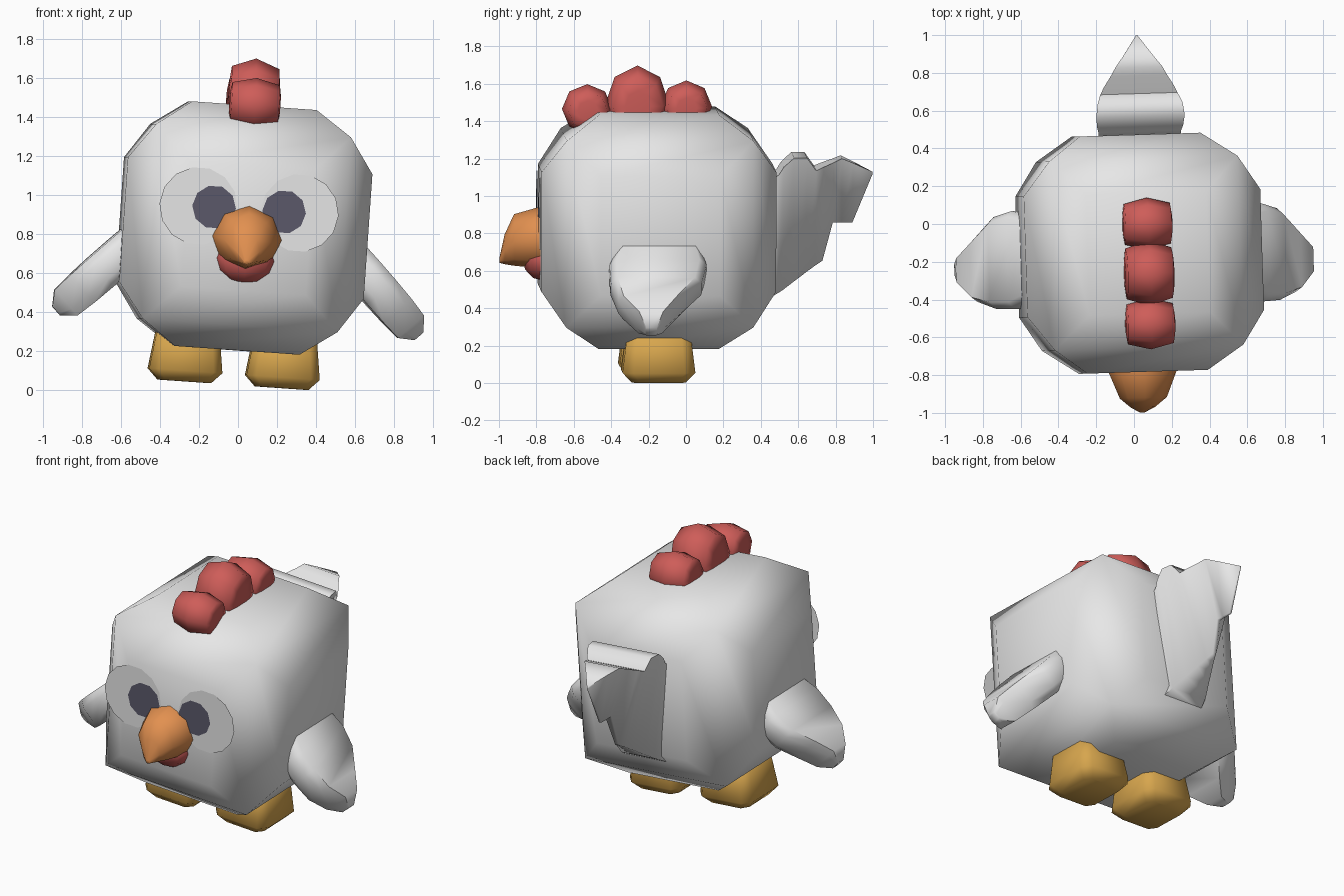
import bpy, bmesh, math
from mathutils import Matrix, Vector

if "Cube" in bpy.data.objects:
    bpy.data.objects.remove(bpy.data.objects["Cube"])

# The whole bird leans slightly: roll and yaw about the body centre
CENTRE = Vector((0, -0.155, 0.83))
POSE = (Matrix.Translation((0.03, -0.155, 0.83))
        @ Matrix.Rotation(math.radians(1.8), 4, 'Z')
        @ Matrix.Rotation(math.radians(4), 4, 'Y')
        @ Matrix.Translation(-CENTRE))


def material(name, rgb):
    m = bpy.data.materials.new(name)
    m.diffuse_color = (*rgb, 1)
    m.use_nodes = True
    m.node_tree.nodes["Principled BSDF"].inputs["Base Color"].default_value = m.diffuse_color
    return m


WHITE = material("white", (0.8, 0.8, 0.8))
RED = material("red", (0.62, 0.11, 0.1))
ORANGE = material("beak orange", (0.76, 0.28, 0.08))
YELLOW = material("foot yellow", (0.68, 0.38, 0.075))
DARK = material("pupil dark", (0.105, 0.1, 0.145))


def finish(bm, name, mat, angle=180):
    if len(bm.faces) > 1:
        bmesh.ops.recalc_face_normals(bm, faces=bm.faces)
    bm.transform(POSE)
    me = bpy.data.meshes.new(name)
    for f in bm.faces:
        f.smooth = True
    bm.to_mesh(me)
    bm.free()
    me.materials.append(mat)
    if angle < 180:
        me.set_sharp_from_angle(angle=math.radians(angle))
    ob = bpy.data.objects.new(name, me)
    bpy.context.collection.objects.link(ob)
    return ob


def loft(name, rings, mat, angle=180):
    """Skin a list of equal-length rings and cap both ends."""
    bm = bmesh.new()
    vs = [[bm.verts.new(p) for p in r] for r in rings]
    n = len(rings[0])
    for a, b in zip(vs, vs[1:]):
        for i in range(n):
            j = (i + 1) % n
            bm.faces.new((a[i], a[j], b[j], b[i]))
    bm.faces.new(vs[0])
    bm.faces.new(vs[-1])
    return finish(bm, name, mat, angle)


def circle(n, ru=1, rv=1):
    return [(ru * math.cos(2 * math.pi * i / n),
             rv * math.sin(2 * math.pi * i / n)) for i in range(n)]


# Body: a cube with every face inset and pushed out
bm = bmesh.new()
bmesh.ops.create_cube(bm, size=1.0)
bmesh.ops.inset_individual(bm, faces=bm.faces[:], thickness=0.18, depth=0.128,
                           use_even_offset=True)
bmesh.ops.translate(bm, verts=bm.verts, vec=CENTRE)
finish(bm, "body", WHITE)

# Comb: three faceted lobes with octagonal side profile
for name, y, z, ry, rz in (("front", -0.53, 1.467, 0.135, 0.133),
                           ("middle", -0.262, 1.49, 0.172, 0.21),
                           ("rear", 0.0, 1.48, 0.138, 0.14)):
    rings = [[(x, y + u * k, z + v * k) for u, v in circle(8, ry, rz)]
             for x, k in ((-0.13, 0.4), (-0.122, 0.78), (0, 1),
                          (0.122, 0.78), (0.13, 0.4))]
    loft("comb_" + name, rings, RED)

# Beak: rings shrinking toward a hooked tip
rings = [[(u, y, z + v) for u, v in circle(8, rx, rz)]
         for y, z, rx, rz in ((-0.70, 0.778, 0.18, 0.166),
                              (-0.785, 0.778, 0.179, 0.164),
                              (-0.92, 0.765, 0.125, 0.138),
                              (-0.97, 0.715, 0.065, 0.08),
                              (-0.998, 0.655, 0.012, 0.012))]
loft("beak", rings, ORANGE)

# Wattle under the beak
bm = bmesh.new()
bmesh.ops.create_uvsphere(bm, u_segments=8, v_segments=6, radius=1)
bm.transform(Matrix.Translation((0, -0.76, 0.667)) @ Matrix.Diagonal((0.16, 0.115, 0.122, 1)))
finish(bm, "wattle", RED)

# Tail: wedge narrowing downward and backward, with a stepped feather outline
# (y, low z, high z, top half width, bottom half width)
TAIL = ((0.42, 0.45, 1.08, 0.21, 0.15), (0.49, 0.49, 1.13, 0.22, 0.13),
        (0.515, 0.505, 1.17, 0.228, 0.118), (0.57, 0.545, 1.22, 0.235, 0.09),
        (0.64, 0.595, 1.22, 0.225, 0.055), (0.69, 0.63, 1.15, 0.205, 0.03),
        (0.73, 0.655, 1.168, 0.185, 0.012), (0.785, 0.86, 1.19, 0.15, 0.012),
        (0.83, 0.86, 1.21, 0.125, 0.01), (0.89, 0.86, 1.183, 0.08, 0.008),
        (0.998, 1.12, 1.13, 0.004, 0.004))
loft("tail", [[(-wb, y, lo), (wb, y, lo), (wt, y, hi), (-wt, y, hi)]
              for y, lo, hi, wt, wb in TAIL], WHITE, 78)

# Wing stations: distance along wing, y min, y max, half thickness
WING = ((0, -0.38, 0.06, 0.095), (0.12, -0.43, 0.09, 0.096), (0.25, -0.425, 0.06, 0.096),
        (0.38, -0.385, -0.05, 0.094), (0.485, -0.29, -0.14, 0.088), (0.55, -0.245, -0.18, 0.03))
WING_DROP = -0.024
SECTION = ((1, 0.5), (0.85, 1), (-0.85, 1), (-1, 0.5),
           (-1, -0.5), (-0.85, -1), (0.85, -1), (1, -0.5))
# Foot stations: z, half x, half y
FOOT = ((0.025, 0.135, 0.145), (0.08, 0.188, 0.195), (0.32, 0.155, 0.165))
CORNERS = ((1, 0.7), (0.75, 1), (-0.75, 1), (-1, 0.7),
           (-1, -0.7), (-0.75, -1), (0.75, -1), (1, -0.7))

for side, s in (("left", -1), ("right", 1)):
    # Wings slope outward and down at 45 degrees
    q = math.sqrt(0.5)
    rings = []
    for d, y0, y1, t in WING:
        rings.append([(s * (0.56 + q * d + q * (t * v + WING_DROP)),
                       (y0 + y1) / 2 + u * (y1 - y0) / 2,
                       0.745 - q * d + q * (t * v + WING_DROP)) for u, v in SECTION])
    loft("wing_" + side, rings, WHITE, 55)

    # Feet
    loft("foot_" + side,
         [[(s * 0.25 + u * hx, -0.155 + v * hy, z) for u, v in CORNERS] for z, hx, hy in FOOT],
         YELLOW)

    # Eyes and pupils: flat discs on the face, facing forward
    for part, x, r, n, y, mat in (("eye", 0.26, 0.2, 14, -0.789, WHITE),
                                  ("pupil", 0.18, 0.112, 10, -0.794, DARK)):
        bm = bmesh.new()
        bm.faces.new([bm.verts.new((s * x + u, y, 0.925 + v)) for u, v in circle(n, r, r)])
        finish(bm, part + "_" + side, mat)
